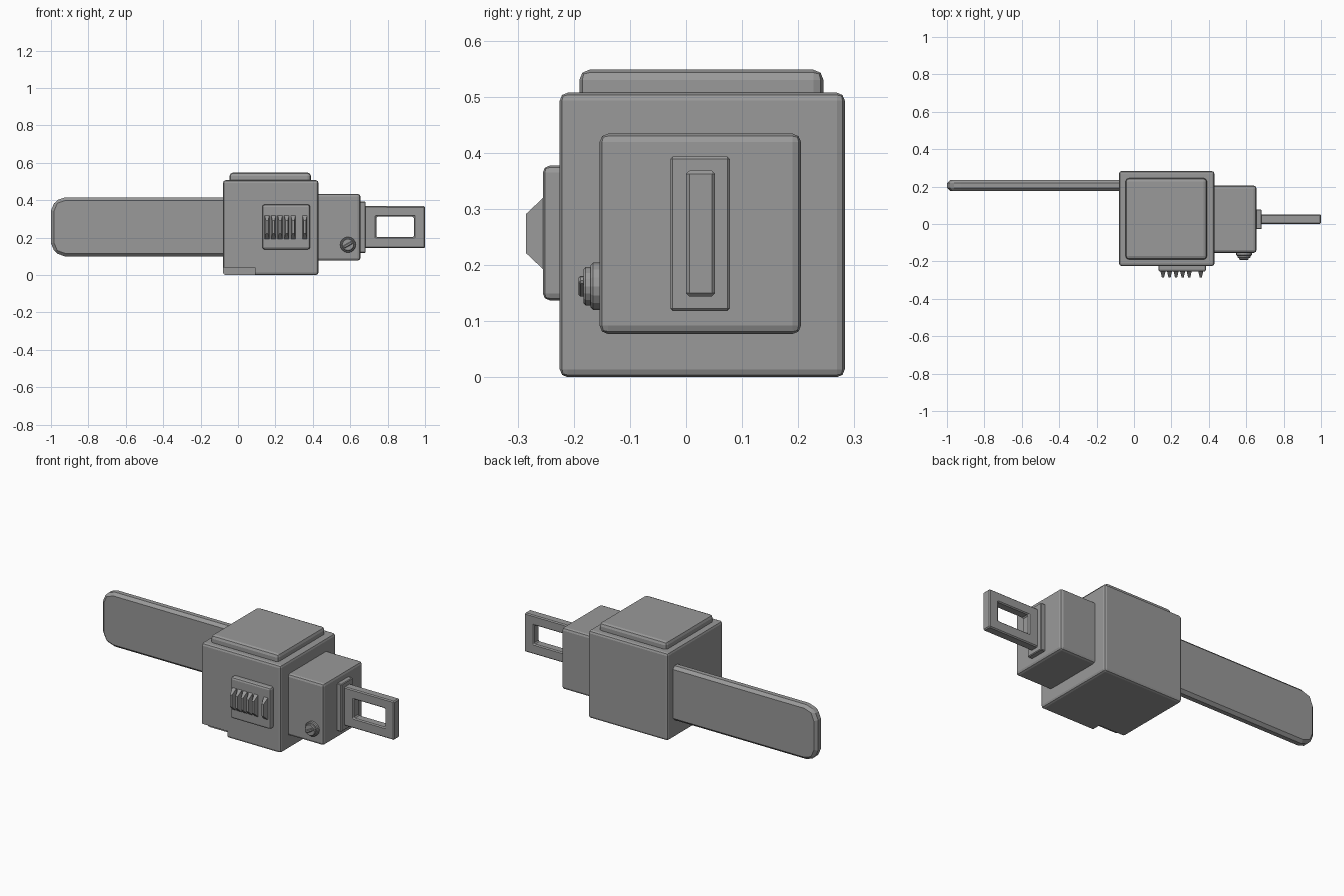
import bpy, bmesh, math
from mathutils import Vector

cube = bpy.data.objects.get("Cube")
if cube:
    bpy.data.objects.remove(cube, do_unlink=True)

grey = bpy.data.materials.new("plain grey")
grey.use_nodes = True
colour = (0.32, 0.32, 0.32, 1)
grey.diffuse_color = colour
grey.node_tree.nodes["Principled BSDF"].inputs["Base Color"].default_value = colour


def add_object(name, bm, bevel=0, segments=1):
    """Turn a bmesh into an object, with an optional bevel modifier."""
    bmesh.ops.recalc_face_normals(bm, faces=bm.faces)
    mesh = bpy.data.meshes.new(name)
    bm.to_mesh(mesh)
    bm.free()
    mesh.materials.append(grey)
    obj = bpy.data.objects.new(name, mesh)
    bpy.context.collection.objects.link(obj)
    if bevel:
        mod = obj.modifiers.new("bevel", "BEVEL")
        mod.width = bevel
        mod.segments = segments
        mod.limit_method = "ANGLE"
    return obj


def box(name, xs, ys, zs, bevel=0, segments=1):
    bm = bmesh.new()
    bmesh.ops.create_cube(bm, size=1)
    for v in bm.verts:
        v.co = Vector([(a + b) / 2 + c * (b - a) for c, (a, b) in zip(v.co, (xs, ys, zs))])
    return add_object(name, bm, bevel, segments)


def slab(name, outline, ys, bevel=0):
    """Extrude an x-z outline along y."""
    bm = bmesh.new()
    face = bm.faces.new([bm.verts.new((x, ys[0], z)) for x, z in outline])
    new = bmesh.ops.extrude_face_region(bm, geom=[face])["geom"]
    for v in new:
        if isinstance(v, bmesh.types.BMVert):
            v.co.y = ys[1]
    return add_object(name, bm, bevel)


# Engine housing with a stepped lower front corner
housing = box("engine_housing", (-0.08, 0.43), (-0.225, 0.283), (0, 0.507), 0.014, 2)
cutter = box("corner_cutter", (-0.2, 0.09), (-0.4, -0.165), (-0.1, 0.04))
cutter.hide_render = True
cutter.hide_viewport = True
cut = housing.modifiers.new("corner_step", "BOOLEAN")
cut.operation = "DIFFERENCE"
cut.solver = "EXACT"
cut.object = cutter
box("top_cover", (-0.045, 0.39), (-0.19, 0.245), (0.49, 0.548), 0.018, 2)

# Guide bar with a clipped round nose
low, high, nose = 0.1, 0.415, -1.0
half = [(-0.06, low), (nose + 0.075, low), (nose + 0.022, low + 0.018), (nose, low + 0.07)]
outline = half + [(x, low + high - z) for x, z in reversed(half)]
slab("guide_bar", outline, (0.177, 0.235), 0.016)

# Front vent: backing plate and tapered fins
box("vent_plate", (0.13, 0.385), (-0.255, -0.2), (0.137, 0.377), 0.012, 2)
for i, x in enumerate([0.155 + 0.035 * k for k in range(5)] + [0.357]):
    bm = bmesh.new()
    bmesh.ops.create_cube(bm, size=1)
    for v in bm.verts:
        tip = v.co.y < 0
        side, up = math.copysign(1, v.co.x), math.copysign(1, v.co.z)
        v.co = (x + side * (0.006 if tip else 0.014),
                -0.285 if tip else -0.25,
                0.256 + up * (0.035 if tip else 0.068))
    add_object(f"vent_fin_{i + 1}", bm)

# Rear block
box("rear_block", (0.41, 0.655), (-0.154, 0.205), (0.077, 0.434), 0.015, 2)

# Filler cap: stepped discs and a tilted grip
for name, radius, y0, y1 in (("cap_base", 0.042, -0.17, -0.14),
                             ("cap_rim", 0.034, -0.183, -0.16)):
    bm = bmesh.new()
    bmesh.ops.create_cone(bm, cap_ends=True, segments=16, radius1=radius,
                          radius2=radius, depth=y1 - y0)
    disc = add_object(name, bm, 0.004)
    disc.rotation_euler.x = math.pi / 2
    disc.location = (0.588, (y0 + y1) / 2, 0.162)
grip = box("cap_grip", (-0.027, 0.027), (-0.01, 0.01), (-0.008, 0.008), 0.004)
grip.location = (0.588, -0.182, 0.162)
grip.rotation_euler.y = math.radians(-30)

# Handle mount and rectangular grip loop
box("handle_mount", (0.64, 0.682), (-0.028, 0.078), (0.118, 0.393), 0.004)
bm = bmesh.new()
loops = []
for y in (0.0, 0.052):
    for x0, x1, z0, z1 in ((0.67, 1.0, 0.144, 0.368), (0.74, 0.94, 0.203, 0.312)):
        loops.append([bm.verts.new((x, y, z)) for x, z in
                      ((x0, z0), (x1, z0), (x1, z1), (x0, z1))])
for a, b in ((0, 1), (2, 3), (0, 2), (1, 3)):
    for k in range(4):
        n = (k + 1) % 4
        bm.faces.new((loops[a][k], loops[a][n], loops[b][n], loops[b][k]))
add_object("handle_loop", bm, 0.006)
